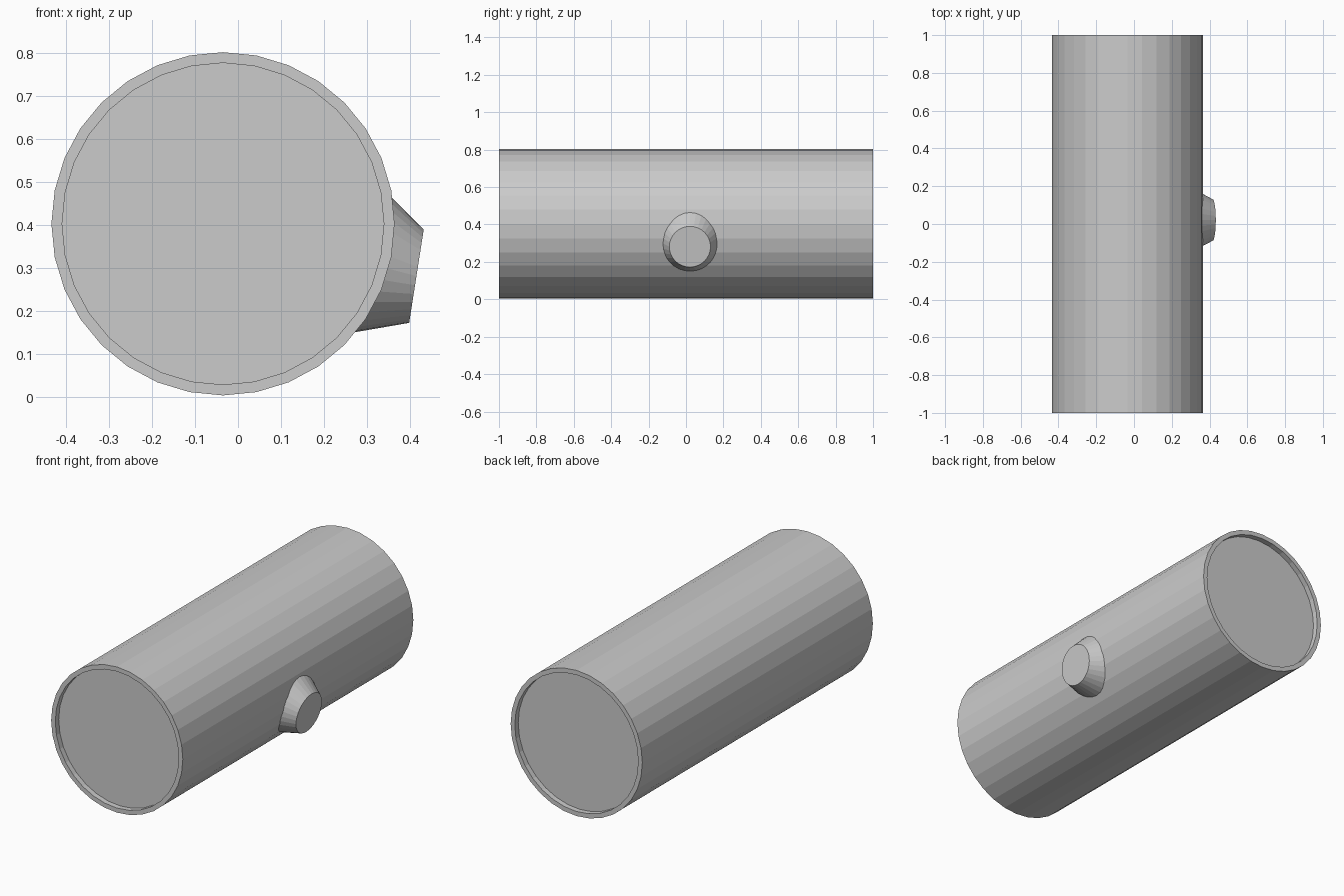
import bpy
import bmesh
from math import cos, sin, tau
from mathutils import Vector

if "Cube" in bpy.data.objects:
    bpy.data.objects.remove(bpy.data.objects["Cube"])

SIDES = 32


def ring(bm, centre, u, v):
    """Circle of vertices spanned by the half-axes u and v."""
    c, u, v = Vector(centre), Vector(u), Vector(v)
    return [bm.verts.new(c + u * cos(tau * i / SIDES) + v * sin(tau * i / SIDES))
            for i in range(SIDES)]


def loft(name, rings):
    """Skin a list of (centre, u, v) rings and close both ends."""
    bm = bmesh.new()
    loops = [ring(bm, *r) for r in rings]
    for a, b in zip(loops, loops[1:]):
        for i in range(SIDES):
            j = (i + 1) % SIDES
            bm.faces.new((a[i], a[j], b[j], b[i]))
    bm.faces.new(loops[0])
    bm.faces.new(loops[-1])
    bmesh.ops.recalc_face_normals(bm, faces=bm.faces)
    mesh = bpy.data.meshes.new(name)
    bm.to_mesh(mesh)
    bm.free()
    obj = bpy.data.objects.new(name, mesh)
    bpy.context.collection.objects.link(obj)
    return obj


# Main drum: lying along y, with a shallow recessed panel in each end
profile = [(-0.97, 0.375), (-1, 0.375), (-1, 0.4),
           (1, 0.4), (1, 0.375), (0.97, 0.375)]
loft("drum", [((-0.035, y, 0.403), (r, 0, 0), (0, 0, r)) for y, r in profile])

# Side spout: leaning tapered stub rooted inside the drum wall
loft("side_spout", [
    ((0.268, 0.022, 0.320), (0.055, 0, 0.180), (0, 0.187, 0)),
    ((0.416, 0.021, 0.281), (0.017, 0, 0.109), (0, 0.110, 0)),
])
